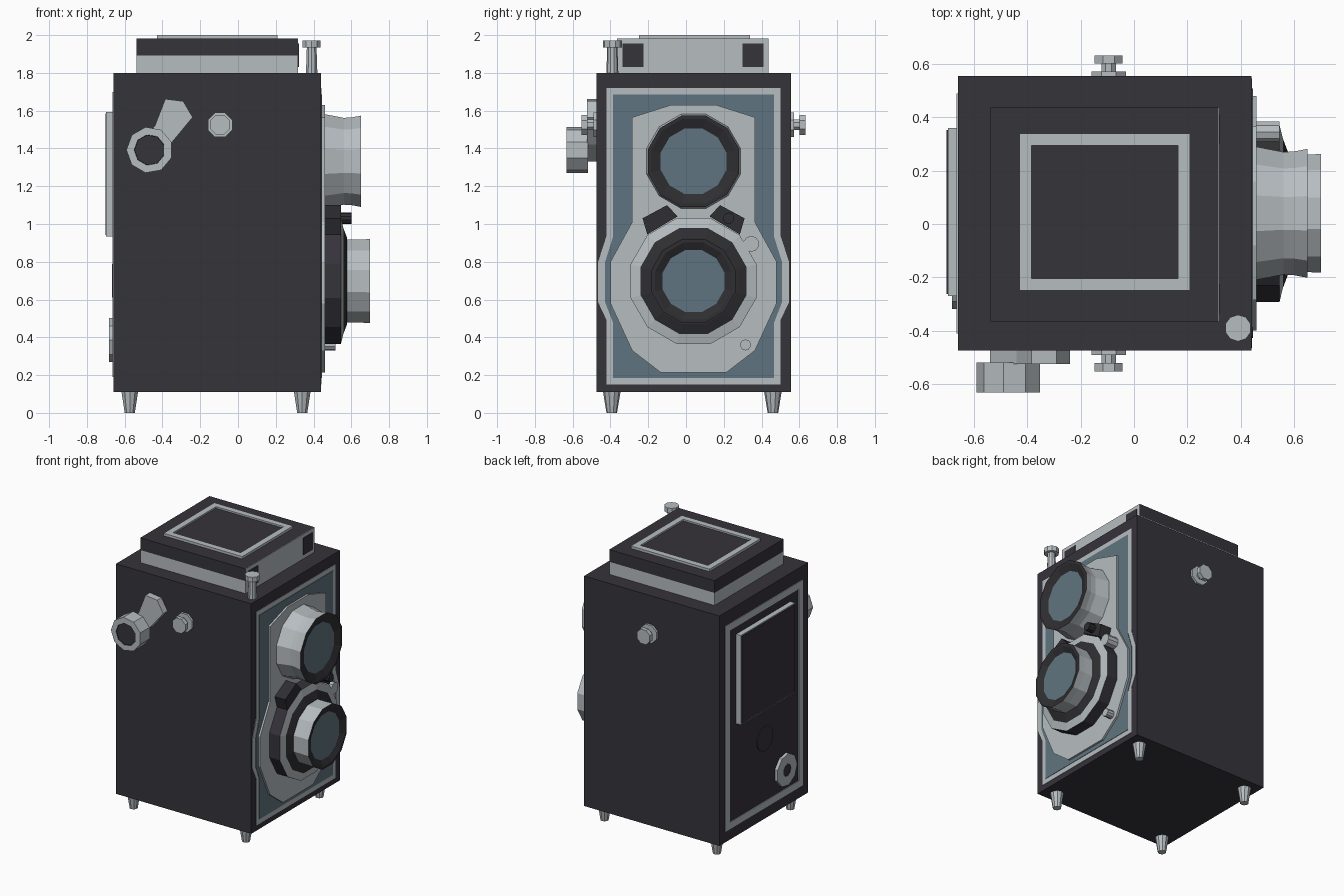
import bpy, bmesh
from math import sin, cos, pi

cube = bpy.data.objects.get("Cube")
if cube:
    bpy.data.objects.remove(cube, do_unlink=True)


def make_mat(name, rgb):
    m = bpy.data.materials.new(name)
    m.use_nodes = True
    m.diffuse_color = (*rgb, 1)
    m.node_tree.nodes["Principled BSDF"].inputs["Base Color"].default_value = (*rgb, 1)
    return m


LEATHER = make_mat("dark leather", (0.036, 0.033, 0.042))
BLACK = make_mat("black rim", (0.028, 0.028, 0.032))
SILVER = make_mat("silver metal", (0.47, 0.51, 0.53))
BLUE = make_mat("slate blue", (0.115, 0.175, 0.215))
MID = 0.04  # body centre line in y


def place(axis, u, v, d):
    return {"x": (d, u, v), "y": (u, d, v), "z": (u, v, d)}[axis]


def finish(name, bm, mats):
    bmesh.ops.recalc_face_normals(bm, faces=bm.faces)
    mesh = bpy.data.meshes.new(name)
    bm.to_mesh(mesh)
    bm.free()
    for m in mats:
        mesh.materials.append(m)
    ob = bpy.data.objects.new(name, mesh)
    bpy.context.collection.objects.link(ob)
    return ob


def prism(name, axis, pts, a, b, mat):
    """Outline extruded along an axis from a to b."""
    bm = bmesh.new()
    lo, hi = [[bm.verts.new(place(axis, u, v, d)) for u, v in pts] for d in (a, b)]
    n = len(pts)
    bm.faces.new(lo)
    bm.faces.new(hi)
    for i in range(n):
        j = (i + 1) % n
        bm.faces.new((lo[i], lo[j], hi[j], hi[i]))
    return finish(name, bm, [mat])


def rect(u0, u1, v0, v1):
    return [(u0, v0), (u1, v0), (u1, v1), (u0, v1)]


def frame(name, axis, u0, u1, v0, v1, w, a, b, mat):
    """Rectangular ring of width w."""
    bm = bmesh.new()
    rings = [[bm.verts.new(place(axis, u, v, d)) for u, v in rect(u0 + k, u1 - k, v0 + k, v1 - k)]
             for k, d in ((0, a), (0, b), (w, b), (w, a))]
    for p, q in zip(rings, rings[1:] + rings[:1]):
        for i in range(4):
            j = (i + 1) % 4
            bm.faces.new((p[i], p[j], q[j], q[i]))
    return finish(name, bm, [mat])


def turned(name, axis, cu, cv, profile, mats, n=12):
    """Turned part: profile of (depth, radius), one material per band plus the end cap."""
    bm = bmesh.new()
    slots = list(dict.fromkeys(mats))
    rings = []
    for d, r in profile:
        angles = [2 * pi * (i + 0.5) / n for i in range(n)]
        rings.append([bm.verts.new(place(axis, cu + r * cos(t), cv + r * sin(t), d)) for t in angles])
    bm.faces.new(rings[0])
    for k, (p, q) in enumerate(zip(rings, rings[1:])):
        for i in range(n):
            j = (i + 1) % n
            bm.faces.new((p[i], p[j], q[j], q[i])).material_index = slots.index(mats[k])
    bm.faces.new(rings[-1]).material_index = slots.index(mats[-1])
    return finish(name, bm, slots)


def metal(name, axis, cu, cv, profile, n=10):
    return turned(name, axis, cu, cv, profile, [SILVER] * len(profile), n)


def mirrored(half):
    """Half outline (offset, z), top to bottom, mirrored about the centre line."""
    return [(MID + w, z) for w, z in half] + [(MID - w, z) for w, z in reversed(half)]


# Body and feet
prism("body", "z", rect(-0.66, 0.44, -0.475, 0.555), 0.11, 1.80, LEATHER)
for x, end in ((-0.573, "rear"), (0.34, "front")):
    for y, side in ((-0.393, "right"), (0.46, "left")):
        metal(f"{end}_{side}_foot", "z", x, y, [(0, 0.028), (0.11, 0.046)])

# Viewfinder hood with metal lower band and front plate
HX, HY = (-0.538, 0.315), (-0.365, 0.437)
prism("hood_base", "z", rect(*HX, *HY), 1.80, 1.892, SILVER)
prism("hood_top", "z", rect(*HX, *HY), 1.892, 1.982, LEATHER)
prism("hood_front_plate", "x", rect(*HY, 1.80, 1.982), 0.314, 0.318, SILVER)
for y, side in ((-0.28, "right"), (0.355, "left")):
    prism(f"hood_{side}_latch", "x", rect(y - 0.055, y + 0.055, 1.83, 1.955), 0.317, 0.323, LEATHER)
frame("hood_trim", "z", -0.43, 0.21, -0.25, 0.34, 0.045, 1.98, 2.0, SILVER)
prism("hood_lid_panel", "z", rect(-0.385, 0.165, -0.205, 0.295), 1.98, 1.988, LEATHER)

# Layered front panel
prism("front_border", "x", mirrored([(0.46, 1.72), (0.46, 0.94), (0.505, 0.80), (0.505, 0.585),
      (0.46, 0.49), (0.46, 0.15)]), 0.438, 0.443, SILVER)
prism("front_panel", "x", mirrored([(0.427, 1.685), (0.427, 0.93), (0.468, 0.80), (0.468, 0.585),
      (0.427, 0.48), (0.427, 0.185)]), 0.442, 0.446, BLUE)
prism("lens_plate", "x", mirrored([(0.12, 1.63), (0.325, 1.565), (0.325, 1.01), (0.44, 0.80),
      (0.44, 0.58), (0.325, 0.33), (0.175, 0.215)]), 0.44, 0.46, SILVER)

# Viewing lens above, taking lens below
turned("viewing_lens", "x", MID, 1.332,
       [(0.45, 0.26), (0.56, 0.238), (0.60, 0.24), (0.65, 0.25), (0.65, 0.232), (0.63, 0.18)],
       [SILVER, SILVER, SILVER, BLACK, BLACK, BLUE])
turned("shutter_housing", "x", MID, 0.698,
       [(0.45, 0.345), (0.545, 0.345), (0.558, 0.29), (0.578, 0.235)],
       [LEATHER, SILVER, BLACK, BLACK])
turned("taking_lens", "x", MID, 0.698,
       [(0.56, 0.228), (0.65, 0.228), (0.70, 0.23), (0.70, 0.21), (0.68, 0.17)],
       [SILVER, SILVER, BLACK, BLACK, BLUE])

# Levers and small controls around the shutter
for s, side in ((-1, "right"), (1, "left")):
    pts = [(MID + s * u, z) for u, z in ((0.27, 1.03), (0.14, 1.10), (0.085, 1.04), (0.245, 0.945))]
    prism(f"{side}_lever", "x", pts, 0.45, 0.545, BLACK)
turned("lever_button", "x", 0.225, 1.03, [(0.53, 0.03), (0.60, 0.03)], [BLACK, BLACK], 10)
metal("flash_socket", "x", 0.345, 0.895, [(0.45, 0.042), (0.545, 0.042)])
metal("timer_button", "x", 0.315, 0.36, [(0.45, 0.029), (0.515, 0.029)])

# Shutter release post
metal("release_post", "z", 0.39, -0.39,
      [(1.79, 0.032), (1.935, 0.027), (1.935, 0.05), (1.972, 0.05)])

# Strap knobs on both sides
for wall, s, side in ((-0.475, -1, "right"), (0.555, 1, "left")):
    prof = [(0, 0.07), (0.016, 0.07), (0.016, 0.03), (0.046, 0.03), (0.046, 0.057), (0.077, 0.057)]
    metal(f"{side}_strap_knob", "y", -0.095, 1.525, [(wall + s * d, r) for d, r in prof], 8)

# Winding crank
prism("crank_arm", "y", [(-0.385, 1.662), (-0.29, 1.65), (-0.24, 1.565), (-0.36, 1.42),
      (-0.47, 1.33), (-0.54, 1.40), (-0.44, 1.52)], -0.47, -0.525, SILVER)
turned("crank_handle", "y", -0.468, 1.392,
       [(-0.52, 0.123), (-0.632, 0.123), (-0.632, 0.082), (-0.626, 0.08)],
       [SILVER, SILVER, LEATHER, LEATHER], 9)

# Back door trim, raised panel and controls
frame("back_trim", "x", -0.41, 0.49, 0.19, 1.70, 0.05, -0.657, -0.665, SILVER)
prism("back_panel", "x", rect(-0.27, 0.36, 0.935, 1.592), -0.65, -0.698, SILVER)
prism("back_panel_cover", "x", rect(-0.262, 0.352, 0.943, 1.584), -0.69, -0.702, LEATHER)
turned("film_window", "x", 0.03, 0.70, [(-0.65, 0.092), (-0.666, 0.092)], [LEATHER, LEATHER])
turned("back_lock_dial", "x", -0.2, 0.385,
       [(-0.65, 0.118), (-0.682, 0.118), (-0.682, 0.045), (-0.678, 0.044)],
       [SILVER, SILVER, LEATHER, LEATHER], 9)
